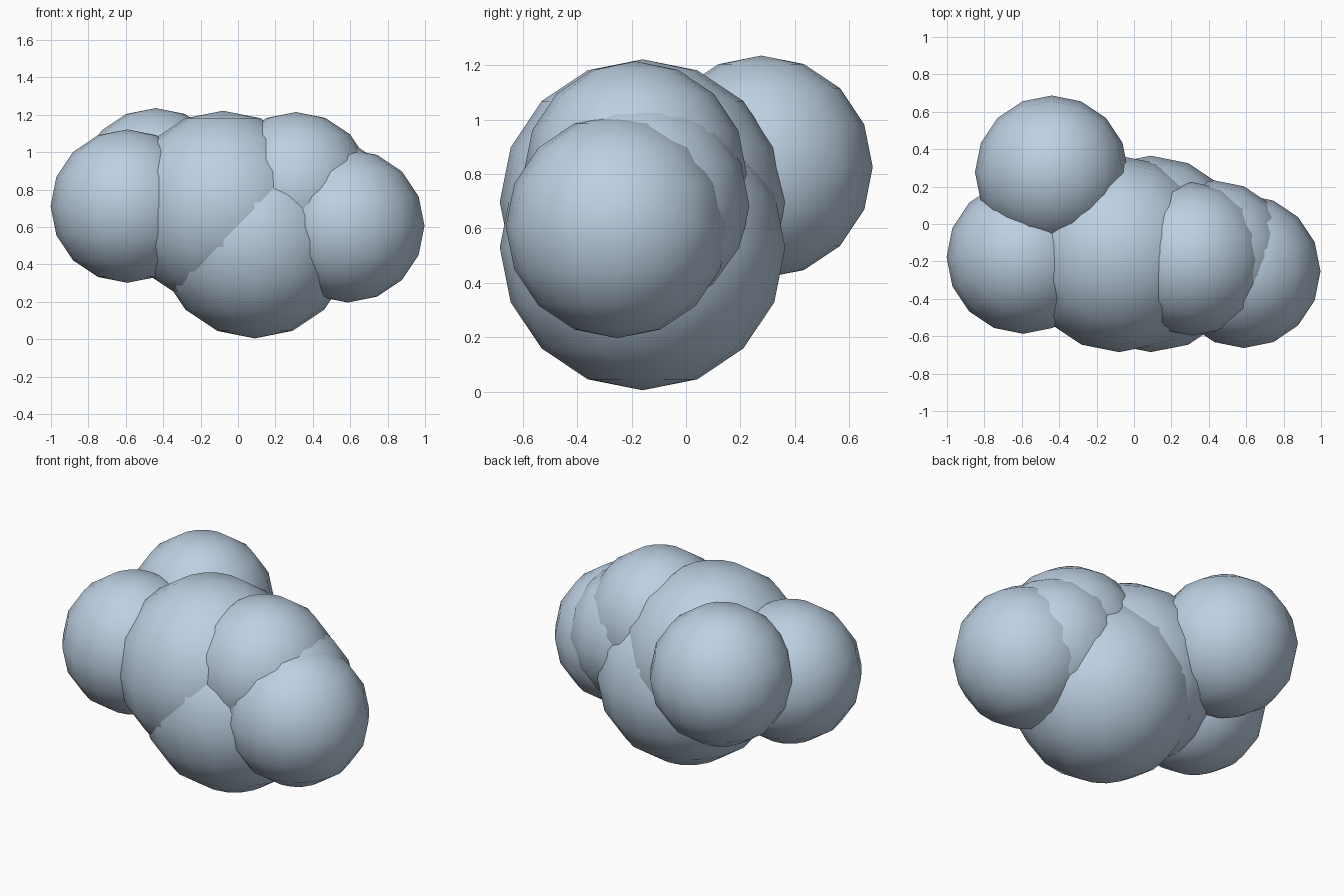
import bpy

# Remove the default cube only
cube = bpy.data.objects.get("Cube")
if cube:
    bpy.data.objects.remove(cube, do_unlink=True)

# Single pale blue-grey colour
color = (0.51, 0.63, 0.76, 1.0)
mat = bpy.data.materials.new("pale_cloud_blue")
mat.use_nodes = True
mat.diffuse_color = color
bsdf = next(n for n in mat.node_tree.nodes if n.type == 'BSDF_PRINCIPLED')
bsdf.inputs["Base Color"].default_value = color
bsdf.inputs["Roughness"].default_value = 0.8

LARGE, SMALL = 0.525, 0.41


def puff(name, center, radius):
    """One smooth, low-poly ball of the cloud."""
    bpy.ops.mesh.primitive_uv_sphere_add(
        segments=16, ring_count=8, radius=radius, location=center)
    obj = bpy.context.object
    obj.name = obj.data.name = name
    obj.data.materials.append(mat)
    bpy.ops.object.shade_smooth()
    return obj


# Two large core puffs
puff("core_puff", (-0.08, -0.16, 0.697), LARGE)
puff("bottom_puff", (0.09, -0.16, 0.53), LARGE)

# Smaller puffs around the core
puff("right_end_puff", (-0.592, -0.177, 0.712), SMALL)
puff("back_puff", (-0.44, 0.277, 0.826), SMALL)
puff("upper_left_puff", (0.31, -0.187, 0.805), SMALL)
puff("inner_left_puff", (0.43, -0.177, 0.685), SMALL)
puff("left_end_puff", (0.587, -0.253, 0.607), SMALL)
